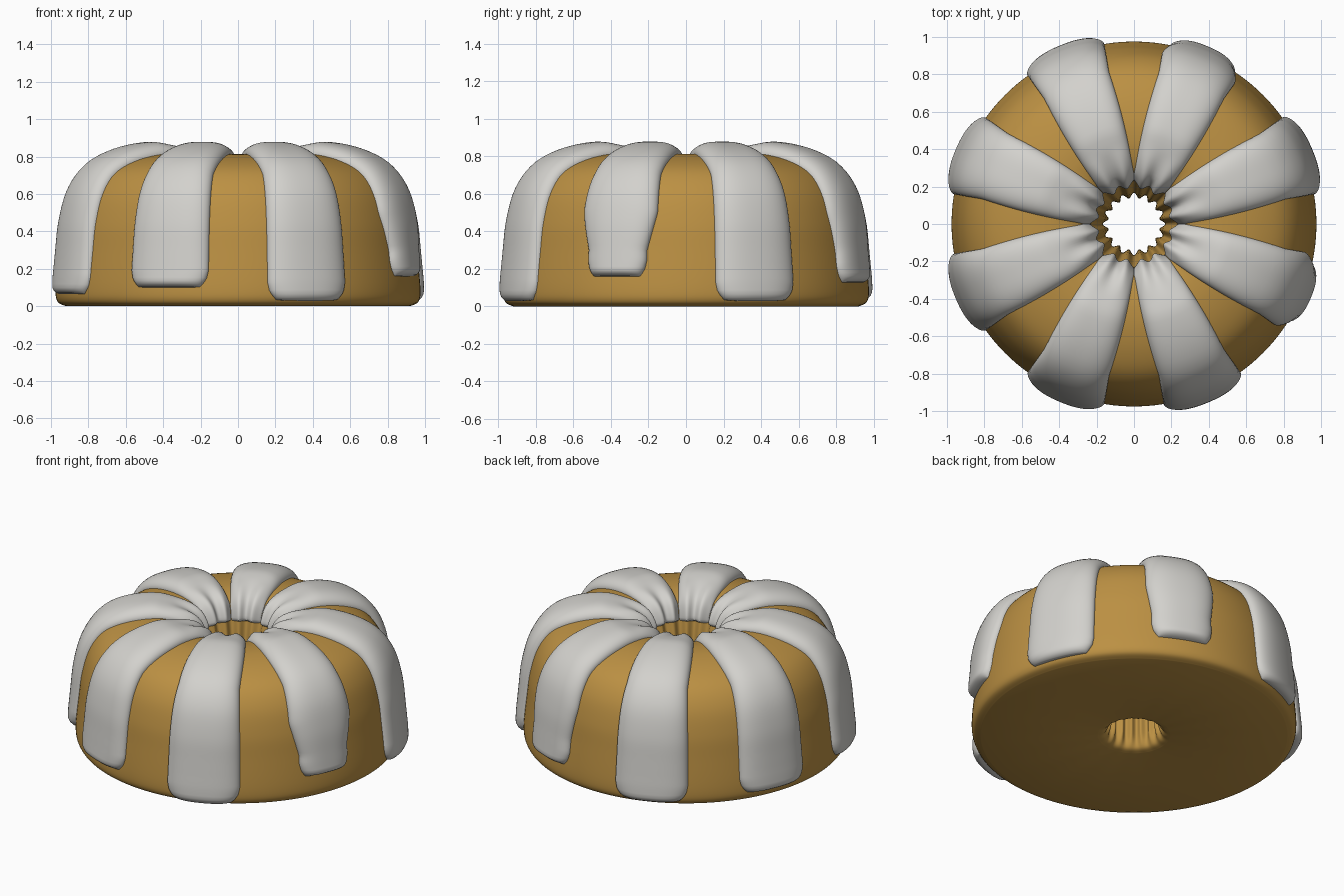
import bpy, bmesh, math
from mathutils import Vector

old = bpy.data.objects.get("Cube")
if old:
    bpy.data.objects.remove(old)


def material(name, rgb):
    m = bpy.data.materials.new(name)
    m.use_nodes = True
    m.diffuse_color = (*rgb, 1)
    m.node_tree.nodes["Principled BSDF"].inputs["Base Color"].default_value = (*rgb, 1)
    return m


sponge = material("golden sponge", (0.5, 0.28, 0.056))
icing = material("white icing", (0.65, 0.64, 0.61))

# Ring profile (radius, height), from the outer foot over the top into the hole
PROFILE = [Vector(p) for p in (
    (.92, 0), (.965, .025), (.975, .1), (.955, .3), (.935, .45), (.89, .6), (.81, .71),
    (.69, .775), (.54, .81), (.4, .81), (.3, .79), (.25, .75), (.22, .67),
    (.18, .5), (.155, .3), (.155, .1), (.175, .02), (.22, 0))]


def spline(points, steps):
    """Catmull-Rom curve through the points."""
    ext = [points[0]] + points + [points[-1]]
    out = []
    for a, b, c, d in zip(ext, ext[1:], ext[2:], ext[3:]):
        for i in range(steps):
            t = i / steps
            out.append(0.5 * (2 * b + (c - a) * t + (2 * a - 5 * b + 4 * c - d) * t**2
                              + (3 * b - a - 3 * c + d) * t**3))
    return out + [points[-1]]


curve = spline(PROFILE, 6)
lengths = [0]
for a, b in zip(curve, curve[1:]):
    lengths.append(lengths[-1] + (b - a).length)


def at(s):
    """Profile position and outward normal at arc length s."""
    i = next((k for k in range(1, len(curve)) if lengths[k] >= s), len(curve) - 1)
    a, b = curve[i - 1], curve[i]
    f = (s - lengths[i - 1]) / (lengths[i] - lengths[i - 1])
    d = (b - a).normalized()
    return a.lerp(b, f), Vector((d.y, -d.x))


def clamp(v):
    return max(0.0, min(1.0, v))


def place(p, normal, angle, lift=0.0):
    """Revolve a profile point, with flutes around the hole."""
    flute = 0.014 * clamp((0.42 - p.x) / 0.17) * clamp(p.y / 0.1)
    q = p + normal * (lift - flute * math.cos(16 * angle))
    return (q.x * math.cos(angle), q.x * math.sin(angle), max(q.y, 0))


def build(name, rows, mat, wrap, close_loop=False):
    bm = bmesh.new()
    grid = [[bm.verts.new(co) for co in row] for row in rows]
    n = len(grid[0])
    pairs = list(zip(grid, grid[1:])) + ([(grid[-1], grid[0])] if close_loop else [])
    for r0, r1 in pairs:
        for j in range(n if wrap else n - 1):
            k = (j + 1) % n
            bm.faces.new((r0[j], r0[k], r1[k], r1[j]))
    bmesh.ops.recalc_face_normals(bm, faces=bm.faces)
    if not wrap and sum(f.normal.z for f in bm.faces) < 0:
        bmesh.ops.reverse_faces(bm, faces=bm.faces)
    mesh = bpy.data.meshes.new(name)
    bm.to_mesh(mesh)
    bm.free()
    mesh.materials.append(mat)
    ob = bpy.data.objects.new(name, mesh)
    bpy.context.collection.objects.link(ob)
    bpy.ops.object.select_all(action="DESELECT")
    ob.select_set(True)
    bpy.context.view_layer.objects.active = ob
    bpy.ops.object.shade_smooth_by_angle(angle=math.radians(50))
    return ob


# Cake ring
SEG = 160
rows = []
for i, p in enumerate(curve):
    a, b = curve[max(i - 1, 0)], curve[min(i + 1, len(curve) - 1)]
    d = (b - a).normalized()
    rows.append([place(p, Vector((d.y, -d.x)), 2 * math.pi * j / SEG) for j in range(SEG)])
build("cake_ring", rows, sponge, True, True)


def icing_strip(name, centre, foot, pinch):
    """Icing poured from the hole down to the foot height; pinch narrows its lower part."""
    top = max(range(len(curve)), key=lambda i: curve[i].y)
    start = next(lengths[i] for i in range(4, top) if curve[i].y >= foot)
    stop = next(lengths[i] for i in range(top, len(curve)) if curve[i].y <= 0.68)
    rows, count, across = [], 56, 28
    for i in range(count + 1):
        t = i / count
        t = 0.5 * t + 0.25 * (1 - math.cos(math.pi * t))
        if i < 6:
            t = (i / 6) ** 2 * 0.055
        s = start + (stop - start) * t
        p, normal = at(s)
        # Gap between strips widens away from the hole
        wedge = 9.2 * clamp((p.x - 0.27) / 0.55) ** 0.7 if s > lengths[top] or p.x < 0.82 else 9.2
        half = 22.4 - wedge
        low, tip = s - start, stop - s
        half *= 1 - 0.22 * clamp(1 - low / 0.09) ** 2
        half *= 1 - pinch * clamp((0.5 - p.y) / 0.2)
        thick = 0.028 + 0.04 * clamp((p.x - 0.25) / 0.25)
        thick -= 0.008 * clamp((0.6 - p.y) / 0.4) * (p.x > 0.5)
        for edge, size in ((low, 0.035), (tip, 0.03)):
            thick *= math.sqrt(1 - clamp(1 - edge / size) ** 2)
        row = []
        for j in range(across + 1):
            u = -math.cos(math.pi * j / across)
            lift = thick * math.sqrt(max(0, 1 - abs(u) ** 3.2)) - 0.002
            if j in (0, across) or i in (0, count):
                lift = -0.012
            row.append(place(p, normal, math.radians(centre + half * u), lift))
        rows.append(row)
    build(name, rows, icing, False)


# Eight strips of icing: (foot height, pinch), counter-clockwise from the left
STRIPS = [(.03, 0), (.11, .15), (.04, 0), (.06, 0), (.06, 0), (.08, 0), (.03, 0), (.14, .24)]
for k, (foot, pinch) in enumerate(STRIPS):
    icing_strip(f"icing_strip_{k + 1}", 22.5 + 45 * k, foot, pinch)
